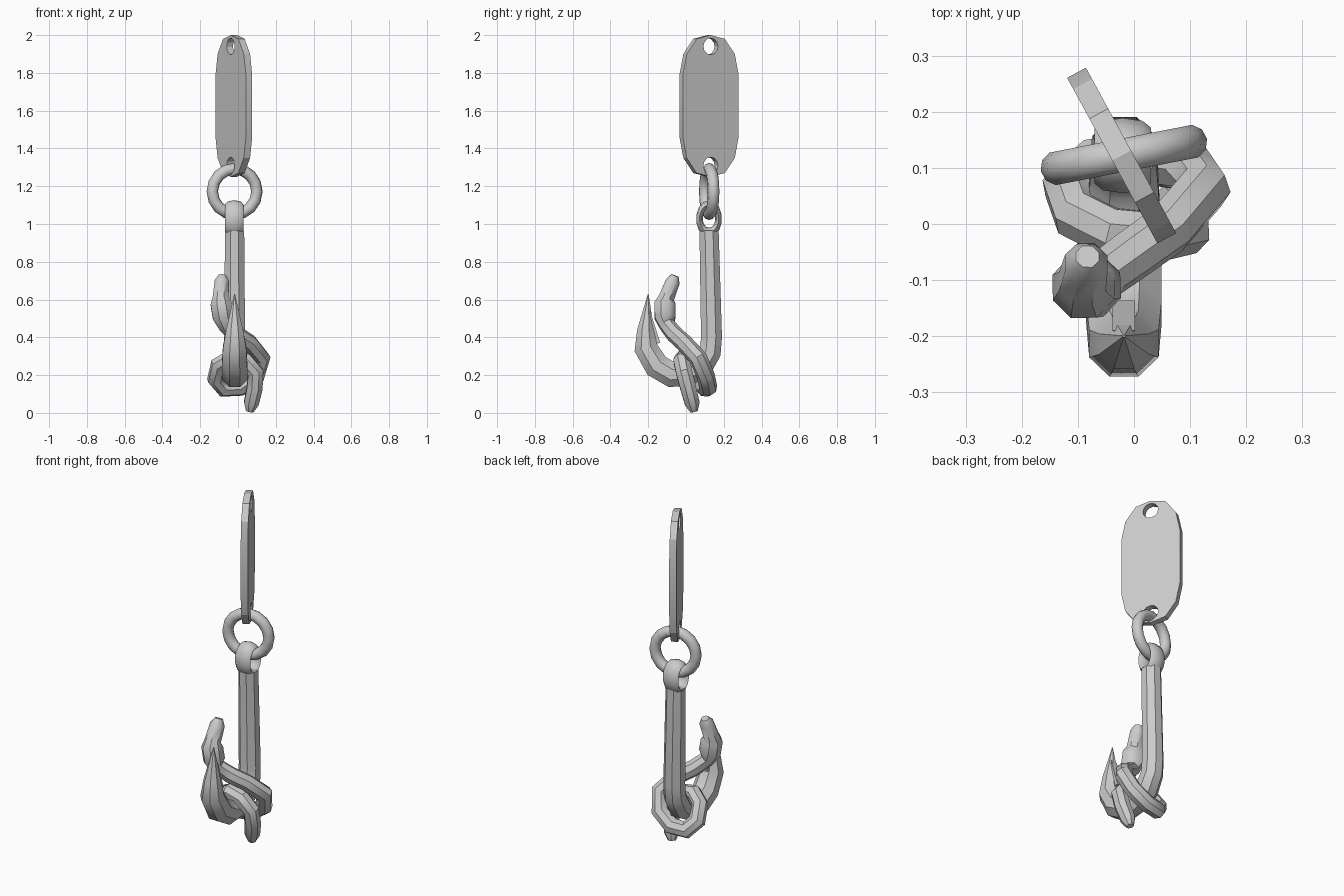
import bpy, bmesh, math
from mathutils import Vector, Matrix

if "Cube" in bpy.data.objects:
    bpy.data.objects.remove(bpy.data.objects["Cube"])


def finish(ob, angle=40):
    bpy.ops.object.select_all(action='DESELECT')
    ob.select_set(True)
    bpy.context.view_layer.objects.active = ob
    bpy.ops.object.shade_smooth_by_angle(angle=math.radians(angle))


def from_bmesh(name, bm, angle=40):
    bmesh.ops.recalc_face_normals(bm, faces=bm.faces)
    me = bpy.data.meshes.new(name)
    bm.to_mesh(me)
    bm.free()
    ob = bpy.data.objects.new(name, me)
    bpy.context.collection.objects.link(ob)
    finish(ob, angle)
    return ob


def sweep(name, path, sides=8, angle=40):
    """Tube along (x, y, z, radius) points with capped ends."""
    pts = [Vector(p[:3]) for p in path]
    bm = bmesh.new()
    rings = []
    side = Vector((1, 0, 0))
    tan = None
    for i, p in enumerate(pts):
        t = (pts[min(i + 1, len(pts) - 1)] - pts[max(i - 1, 0)]).normalized()
        if tan is None:
            side = (side - t * side.dot(t)).normalized()
        else:
            side = tan.rotation_difference(t) @ side
        tan = t
        up = t.cross(side)
        ring = []
        for k in range(sides):
            a = math.tau * (k + 0.5) / sides
            ring.append(bm.verts.new(p + (side * math.cos(a) + up * math.sin(a)) * path[i][3]))
        rings.append(ring)
    for a, b in zip(rings, rings[1:]):
        for k in range(sides):
            n = (k + 1) % sides
            bm.faces.new((a[k], a[n], b[n], b[k]))
    bm.faces.new(rings[0])
    bm.faces.new(rings[-1])
    return from_bmesh(name, bm, angle)


# Tag plate with two punched holes
half = [(0.168, 0.165), (0.145, 0.275), (0.085, 0.355), (0.0, 0.375)]
quarter = half[:-1]
outline = (half + [(-u, v) for u, v in reversed(quarter)]
           + [(-u, -v) for u, v in quarter] + [(0, -0.375)]
           + [(u, -v) for u, v in reversed(quarter)])
cu = bpy.data.curves.new("tag_plate", 'CURVE')
cu.dimensions = '2D'
cu.fill_mode = 'BOTH'
cu.extrude = 0.019


def loop(points):
    s = cu.splines.new('POLY')
    s.points.add(len(points) - 1)
    for q, (u, v) in zip(s.points, points):
        q.co = (u, v, 0, 1)
    s.use_cyclic_u = True


loop(outline)
for v in (0.315, -0.315):
    loop([(0.044 * math.cos(math.tau * k / 12), v + 0.044 * math.sin(math.tau * k / 12))
          for k in range(12)])
tag = bpy.data.objects.new("tag_plate", cu)
bpy.context.collection.objects.link(tag)
tag.location = (-0.022, 0.122, 1.625)
tag.rotation_euler = (math.radians(90), 0, math.radians(-61.4))
bpy.context.view_layer.objects.active = tag
tag.select_set(True)
bpy.ops.object.convert(target='MESH')
finish(bpy.context.object, 20)

# Split ring
bpy.ops.mesh.primitive_torus_add(major_radius=0.12, minor_radius=0.031, major_segments=16,
                                 minor_segments=10, location=(-0.018, 0.123, 1.172),
                                 rotation=(math.radians(90), 0, math.radians(11)))
bpy.context.object.name = "ring"
finish(bpy.context.object)

# Flattened eye on top of the hook
bpy.ops.mesh.primitive_torus_add(major_radius=0.073, minor_radius=0.025, major_segments=14,
                                 minor_segments=8)
eye = bpy.context.object
eye.name = "hook_eye"
eye.data.transform(Matrix.Translation((-0.02, 0.122, 1.028))
                   @ Matrix.Diagonal((2.0, 0.70, 1.0, 1.0))
                   @ Matrix.Rotation(math.radians(90), 4, 'Y'))
finish(eye)

# Hook shank, bend and point
hook = [(0.122, 0.965, 0.055), (0.135, 0.40, 0.060), (0.128, 0.32, 0.062),
        (0.085, 0.245, 0.066), (0.01, 0.208, 0.070), (-0.075, 0.202, 0.073),
        (-0.155, 0.248, 0.073), (-0.213, 0.345, 0.067), (-0.214, 0.44, 0.048),
        (-0.2, 0.63, 0.002)]
sweep("hook", [(-0.018, y, z, r) for y, z, r in hook])

# Barb behind the point
bm = bmesh.new()
tri = [(-0.19, 0.54), (-0.136, 0.37), (-0.2, 0.36)]
sides = [[bm.verts.new((-0.018 + dx, y, z)) for y, z in tri] for dx in (-0.02, 0.02)]
bm.faces.new(sides[0])
bm.faces.new(sides[1])
for k in range(3):
    n = (k + 1) % 3
    bm.faces.new((sides[0][k], sides[0][n], sides[1][n], sides[1][k]))
from_bmesh("barb", bm, 30)

# Worm wound around the hook bend, from head to tail
worm = [(-0.083, -0.058, 0.727, 0.022), (-0.085, -0.07, 0.695, 0.041),
        (-0.092, -0.103, 0.61, 0.045), (-0.09, -0.112, 0.58, 0.060),
        (-0.078, -0.11, 0.505, 0.060), (-0.065, -0.10, 0.465, 0.044),
        (-0.01, -0.06, 0.415, 0.046), (0.06, -0.01, 0.37, 0.047),
        (0.125, 0.065, 0.29, 0.048), (0.095, 0.105, 0.195, 0.048),
        (0.01, 0.118, 0.135, 0.048), (-0.075, 0.105, 0.13, 0.048),
        (-0.118, 0.065, 0.18, 0.047), (-0.10, 0.015, 0.255, 0.047),
        (-0.04, -0.015, 0.29, 0.047), (0.04, -0.022, 0.275, 0.047),
        (0.093, -0.01, 0.215, 0.046), (0.088, 0.012, 0.13, 0.045),
        (0.07, 0.033, 0.05, 0.042), (0.062, 0.042, 0.008, 0.022)]
sweep("worm", worm)
